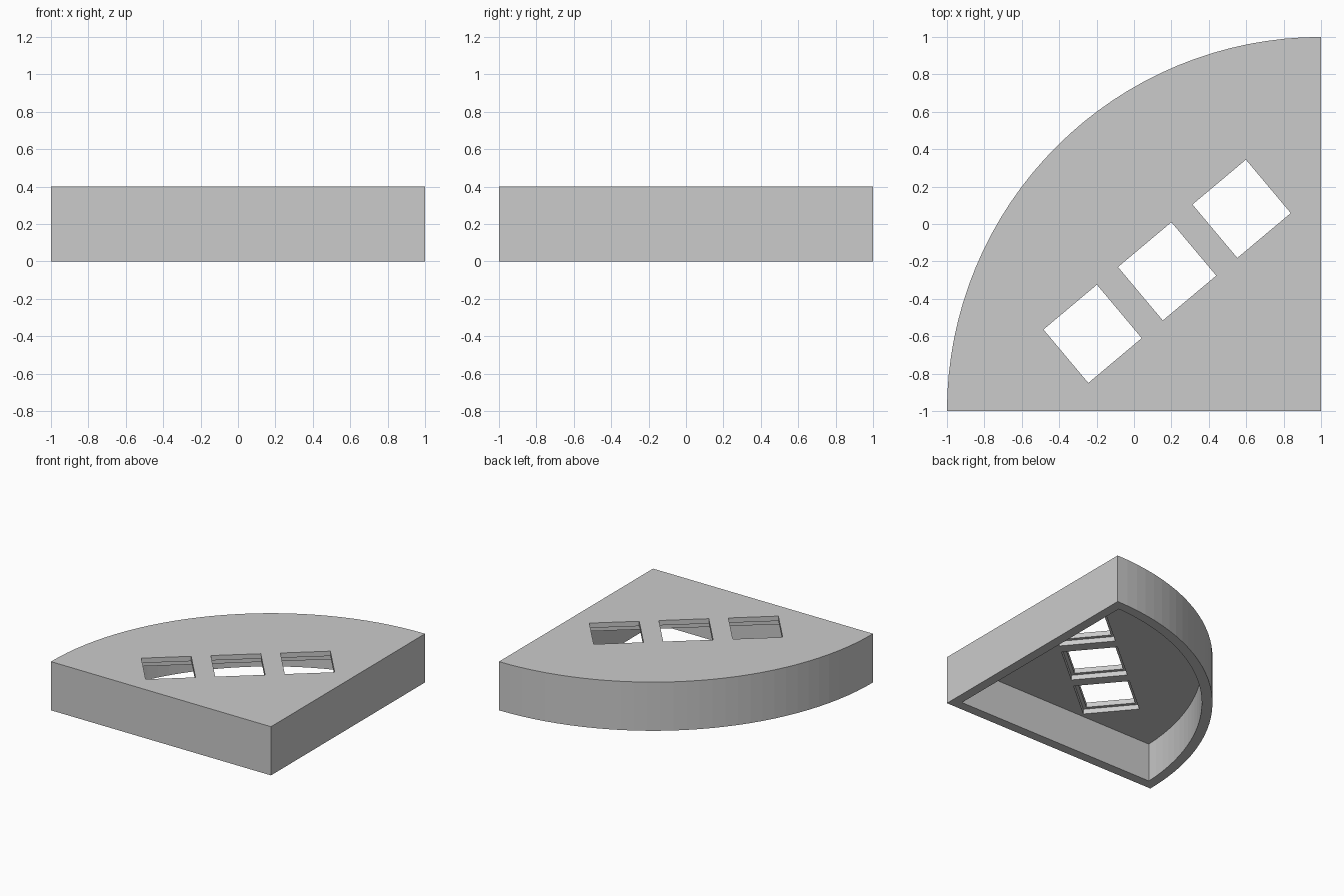
import bpy
import bmesh
import math
from mathutils import Matrix, Vector

cube = bpy.data.objects.get("Cube")
if cube:
    bpy.data.objects.remove(cube, do_unlink=True)

RADIUS, HEIGHT, WALL = 2.0, 0.4, 0.08
LIP = 0.04                      # thickness of the ledge round each opening
ARC_STEPS = 32
ROW_ANGLE = math.radians(40)
ROW_MIDDLE = Vector((0.177, -0.253))
PITCH, OPENING, RECESS = 0.52, 0.373, 0.427

grey = bpy.data.materials.new("light_grey")
grey.use_nodes = True
colour = (0.6, 0.6, 0.6, 1)
grey.diffuse_color = colour
grey.node_tree.nodes["Principled BSDF"].inputs["Base Color"].default_value = colour


def prism(name, outline, bottom, top):
    """Extrude a flat counter-clockwise outline between two heights."""
    bm = bmesh.new()
    face = bm.faces.new([bm.verts.new((x, y, bottom)) for x, y in outline])
    moved = bmesh.ops.extrude_face_region(bm, geom=[face])["geom"]
    bmesh.ops.translate(bm, vec=(0, 0, top - bottom),
                        verts=[v for v in moved if isinstance(v, bmesh.types.BMVert)])
    bmesh.ops.recalc_face_normals(bm, faces=bm.faces)
    mesh = bpy.data.meshes.new(name)
    bm.to_mesh(mesh)
    bm.free()
    mesh.materials.append(grey)
    obj = bpy.data.objects.new(name, mesh)
    bpy.context.collection.objects.link(obj)
    return obj


def quarter(inset):
    """Quarter-disc outline, moved inwards by an even wall thickness."""
    r = RADIUS - inset
    trim = math.asin(inset / r)
    start, end = math.pi / 2 + trim, math.pi - trim
    angles = [start + (end - start) * i / ARC_STEPS for i in range(ARC_STEPS + 1)]
    arc = [(1 + r * math.cos(a), -1 + r * math.sin(a)) for a in angles]
    return arc + [(1 - inset, -1 + inset)]


def square(centre, size):
    """Square outline turned to follow the row."""
    turn = Matrix.Rotation(ROW_ANGLE, 2)
    h = size / 2
    return [centre + turn @ Vector(c) for c in ((-h, -h), (h, -h), (h, h), (-h, h))]


def cut(target, cutter):
    """Subtract a cutter and discard it."""
    cutter.hide_render = True
    mod = target.modifiers.new("cut", 'BOOLEAN')
    mod.operation = 'DIFFERENCE'
    mod.solver = 'EXACT'
    mod.object = cutter
    bpy.context.view_layer.objects.active = target
    bpy.ops.object.modifier_apply(modifier=mod.name)
    bpy.data.objects.remove(cutter, do_unlink=True)


# Quarter-round case, open underneath
case = prism("quarter_round_case", quarter(0), 0, HEIGHT)
cut(case, prism("cavity_cutter", quarter(WALL), -0.1, HEIGHT - WALL))

# Row of square openings, each with a wider recess below its lip
row = Vector((math.cos(ROW_ANGLE), math.sin(ROW_ANGLE)))
for i in (-1, 0, 1):
    centre = ROW_MIDDLE + row * PITCH * i
    cut(case, prism("recess_cutter", square(centre, RECESS), 0.2, HEIGHT - LIP))
    cut(case, prism("opening_cutter", square(centre, OPENING), 0.3, 0.5))
